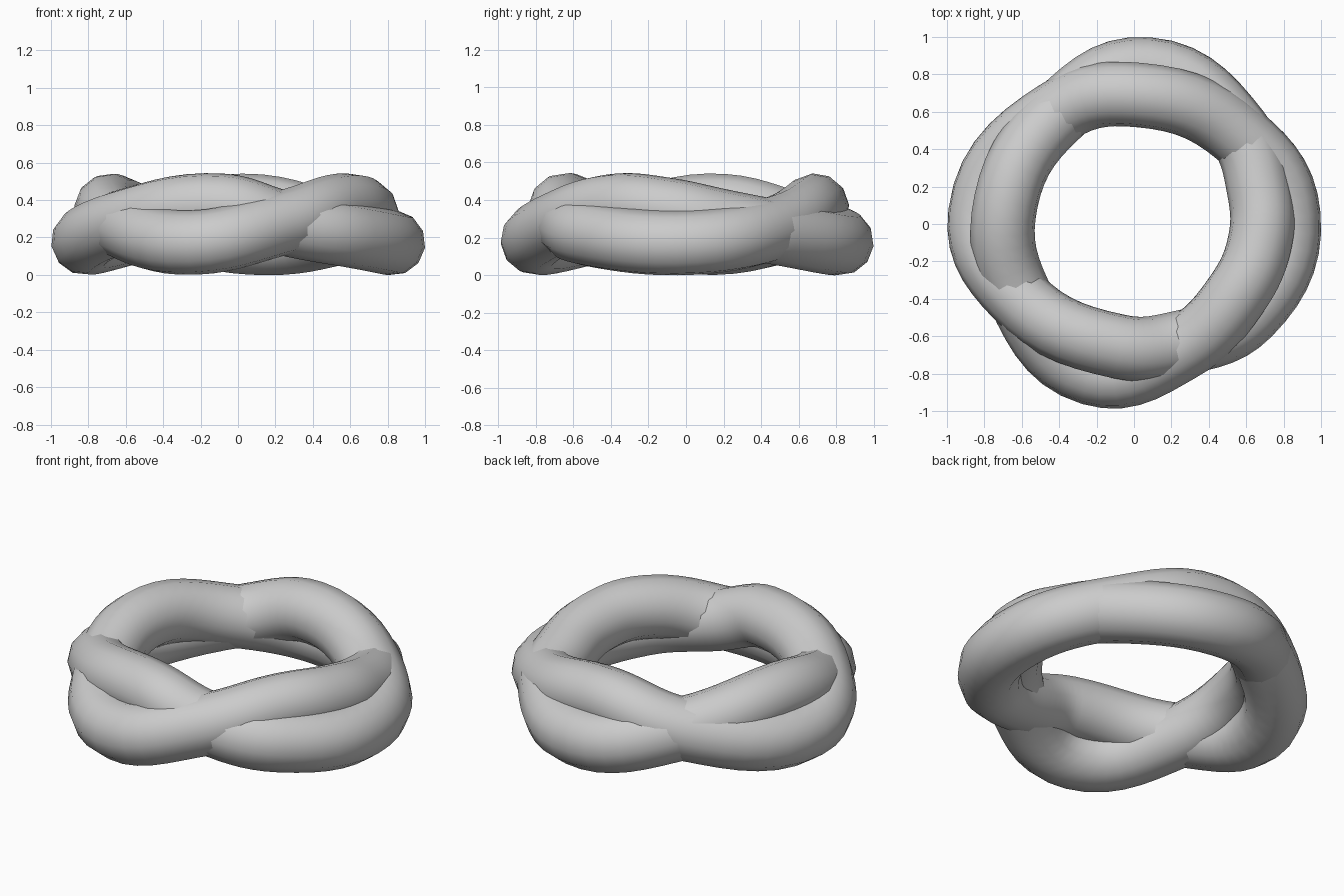
import bpy
from math import radians, cos, sin

if "Cube" in bpy.data.objects:
    bpy.data.objects.remove(bpy.data.objects["Cube"])

TUBE = 0.173
LOW, MID, HIGH = TUBE, 0.27, 0.369


def ring(name, points):
    """Closed round tube through (angle in degrees, radius, height) points."""
    curve = bpy.data.curves.new(name, 'CURVE')
    curve.dimensions = '3D'
    curve.bevel_depth = TUBE
    curve.bevel_resolution = 4
    curve.resolution_u = 7
    spline = curve.splines.new('BEZIER')
    spline.bezier_points.add(len(points) - 1)
    spline.use_cyclic_u = True
    spline.use_smooth = True
    for p, (angle, r, z) in zip(spline.bezier_points, points):
        a = radians(angle)
        p.co = (r * cos(a), r * sin(a), z)
        p.handle_left_type = p.handle_right_type = 'AUTO'
    obj = bpy.data.objects.new(name, curve)
    bpy.context.collection.objects.link(obj)
    bpy.ops.object.select_all(action='DESELECT')
    obj.select_set(True)
    bpy.context.view_layer.objects.active = obj
    bpy.ops.object.convert(target='MESH')
    bpy.ops.object.shade_smooth()


# Ring that dips outward at the front and back, and rises at the sides
ring("front_back_strand", [
    (-106, 0.83, LOW), (-70, 0.715, 0.28), (-35, 0.665, HIGH), (-8, 0.68, 0.345),
    (16, 0.695, 0.285), (42, 0.745, 0.225), (85, 0.83, LOW), (124, 0.715, MID),
    (170, 0.695, HIGH), (211, 0.72, 0.26)])

# Ring that dips outward at the sides, and rises at the front and back
ring("side_strand", [
    (-97, 0.66, HIGH), (-70, 0.68, 0.28), (-38, 0.78, 0.21), (3, 0.828, LOW),
    (40, 0.735, 0.25), (88, 0.69, HIGH), (124, 0.725, MID), (176, 0.825, LOW),
    (211, 0.737, 0.28)])
